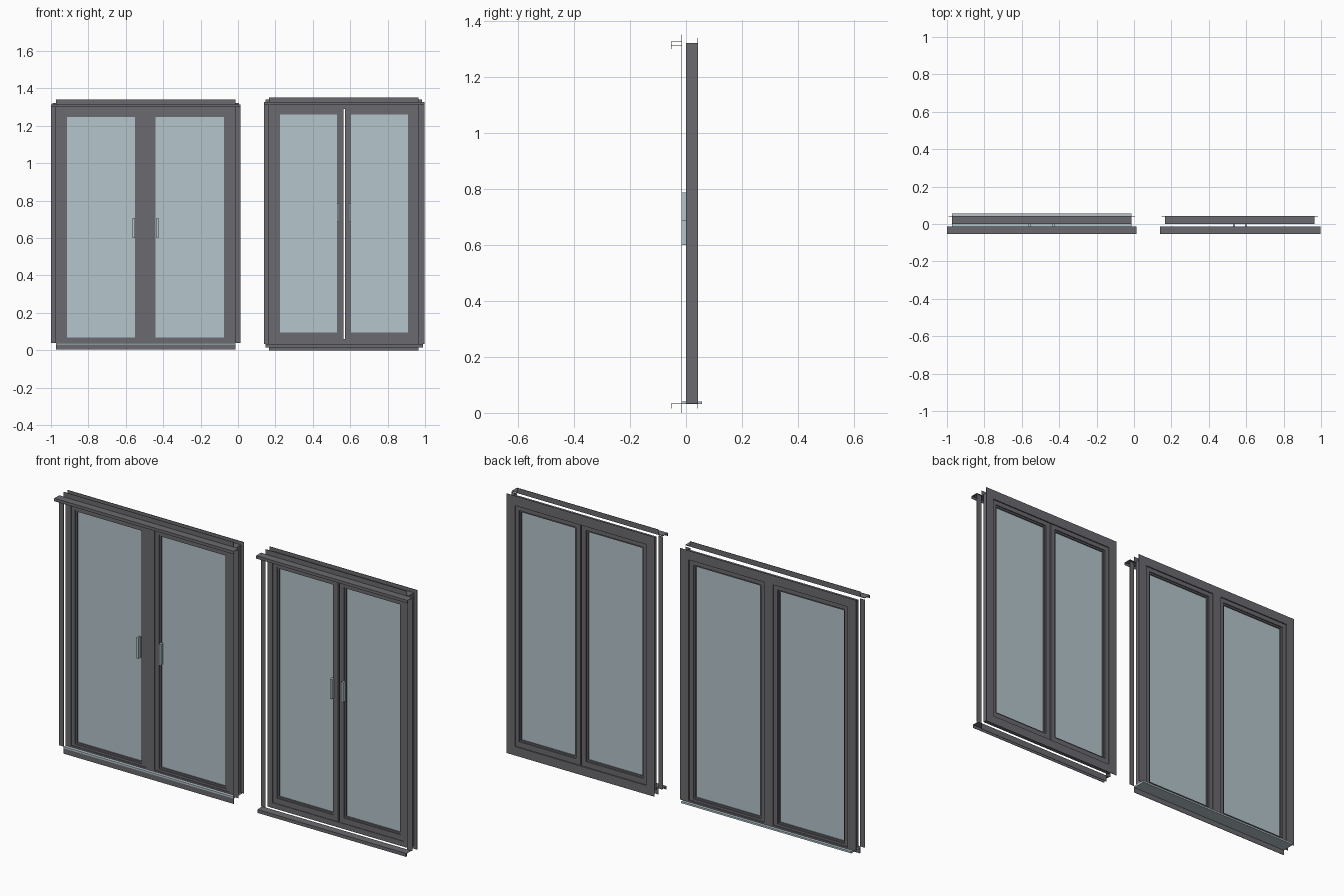
import bpy, bmesh
from mathutils import Vector

cube = bpy.data.objects.get("Cube")
if cube:
    bpy.data.objects.remove(cube, do_unlink=True)


def material(name, rgb):
    m = bpy.data.materials.new(name)
    m.use_nodes = True
    color = (*rgb, 1)
    m.diffuse_color = color
    m.node_tree.nodes["Principled BSDF"].inputs["Base Color"].default_value = color
    return m


GREY = material("dark grey metal", (0.145, 0.145, 0.162))
GLASS = material("pale blue glass", (0.46, 0.56, 0.60))


def boxes(name, mat, parts):
    """One object made of boxes given as (x0, x1, y0, y1, z0, z1)."""
    bm = bmesh.new()
    for x0, x1, y0, y1, z0, z1 in parts:
        lo, hi = Vector((x0, y0, z0)), Vector((x1, y1, z1))
        verts = bmesh.ops.create_cube(bm, size=1)["verts"]
        bmesh.ops.scale(bm, vec=hi - lo, verts=verts)
        bmesh.ops.translate(bm, vec=(lo + hi) / 2, verts=verts)
    me = bpy.data.meshes.new(name)
    bm.to_mesh(me)
    bm.free()
    me.materials.append(mat)
    ob = bpy.data.objects.new(name, me)
    bpy.context.collection.objects.link(ob)
    return ob


def ring(outer, inner, y0, y1):
    """Four bars between two rectangles (x0, x1, z0, z1)."""
    a, b, c, d = outer
    e, f, g, h = inner
    return [(a, e, y0, y1, c, d), (f, b, y0, y1, c, d),
            (e, f, y0, y1, c, g), (e, f, y0, y1, h, d)]


def grow(r, d):
    return (r[0] - d, r[1] + d, r[2] - d, r[3] + d)


FRONT, BACK = 0.0, 0.043      # frame depth
TRIM_Y, LIP_Y = -0.014, -0.054  # room-side trim
T = 0.002                     # sheet thickness


def window(label, body, opening, panes, sashes, trim, top, handles):
    # Outer frame
    boxes(label + "_frame", GREY, ring(body, opening, FRONT, BACK))
    # Sashes with a recessed glazing bead, and the panes
    for side, pane, sash in zip(("right", "left"), panes, sashes):
        bead = grow(pane, 0.008)
        boxes(f"{label}_{side}_sash", GREY,
              ring(sash, bead, 0.003, 0.037) + ring(bead, pane, 0.008, 0.031))
        x0, x1, z0, z1 = grow(pane, 0.003)
        boxes(f"{label}_{side}_pane", GLASS, [(x0, x1, 0.016, 0.024, z0, z1)])
    # Pull handles
    for side, x in zip(("right", "left"), handles[:2]):
        boxes(f"{label}_{side}_handle", GLASS,
              [(x, x + 0.011, TRIM_Y - T, 0.004, handles[2], handles[3])])
    # Side trim strips
    x0, x1 = trim
    boxes(label + "_side_trim", GREY,
          [(a, b, TRIM_Y - T, TRIM_Y, body[2], body[3])
           for a, b in ((x0, body[0]), (body[1], x1))])
    # Stepped top trim: upright, shelf and hanging lip
    shelf = top - 0.025
    boxes(label + "_top_trim", GREY, [
        (body[0], body[1], TRIM_Y - T, TRIM_Y, shelf, top),
        (x0, x1, LIP_Y, TRIM_Y, shelf - T, shelf),
        (x0, x1, LIP_Y, LIP_Y + T, shelf - 0.015, shelf)])


# Window with a fixed mullion
body = (-0.973, -0.013, 0.04, 1.305)
opening = (-0.943, -0.045, 0.048, 1.276)
window("wide_window", body, opening,
       [(-0.914, -0.551, 0.067, 1.246), (-0.441, -0.075, 0.067, 1.246)],
       [(-0.943, -0.521, 0.048, 1.276), (-0.471, -0.045, 0.048, 1.276)],
       (-1.0, 0.014), 1.34, (-0.563, -0.436, 0.60, 0.707))
boxes("wide_window_mullion", GREY,
      [(-0.521, -0.471, FRONT, BACK, opening[2], opening[3])])
x0, x1, z0, z1 = grow(body, 0.018)
boxes("wide_window_back_flange", GREY,
      ring((x0, x1, body[2], z1), body, BACK - T, BACK)[:2] +
      [(body[0], body[1], BACK - T, BACK, body[3], z1)])
boxes("wide_window_sill", GLASS, [(body[0], body[1], TRIM_Y - T, 0.057, 0.031, 0.04)])
boxes("wide_window_bottom_trim", GREY,
      [(body[0], body[1], TRIM_Y - T, TRIM_Y, 0.004, 0.031)])

# Window with two sashes meeting at a narrow gap
body = (0.166, 0.965, 0.033, 1.322)
opening = (0.196, 0.936, 0.06, 1.29)
window("narrow_window", body, opening,
       [(0.225, 0.53, 0.096, 1.26), (0.604, 0.909, 0.096, 1.26)],
       [(0.196, 0.564, 0.06, 1.29), (0.571, 0.936, 0.06, 1.29)],
       (0.14, 0.996), 1.352, (0.53, 0.593, 0.686, 0.787))
boxes("narrow_window_back_flange", GREY,
      ring(grow(body, 0.018), body, BACK - T, BACK))
boxes("narrow_window_bottom_trim", GREY, [
    (body[0], body[1], TRIM_Y - T, TRIM_Y, 0, 0.033),
    (0.147, 0.988, LIP_Y, TRIM_Y, 0.031, 0.033),
    (0.147, 0.988, LIP_Y, LIP_Y + T, 0.016, 0.033)])
